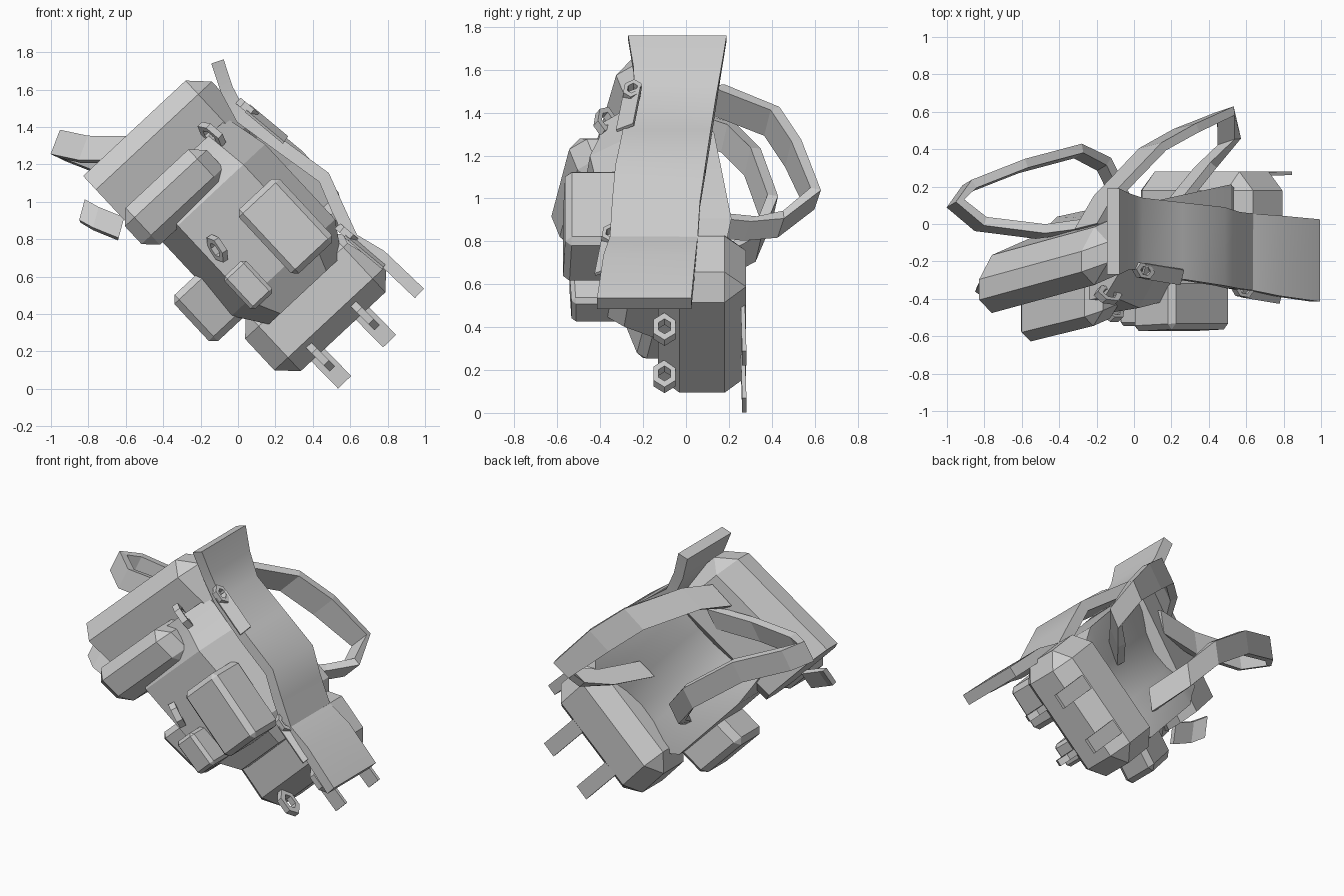
import bpy, bmesh, math
from mathutils import Vector

if "Cube" in bpy.data.objects:
    bpy.data.objects.remove(bpy.data.objects["Cube"])

canvas = bpy.data.materials.new("grey canvas")
canvas.diffuse_color = (0.6, 0.6, 0.6, 1)
canvas.use_nodes = True
canvas.node_tree.nodes["Principled BSDF"].inputs["Base Color"].default_value = canvas.diffuse_color


def bag_point(u, d, v, yaw=0.18, pitch=0.3):
    """Pack space (u across, d deep, v up the pack) to the leaning world pose."""
    return Vector((0.73 * u - 0.68 * v, d + yaw * (u - 0.62) - pitch * (v - 0.58), 0.68 * u + 0.73 * v))


def finish(name, bm, smooth=0):
    bmesh.ops.recalc_face_normals(bm, faces=bm.faces[:])
    me = bpy.data.meshes.new(name)
    bm.to_mesh(me)
    bm.free()
    me.materials.append(canvas)
    ob = bpy.data.objects.new(name, me)
    bpy.context.collection.objects.link(ob)
    if smooth:
        bpy.context.view_layer.objects.active = ob
        ob.select_set(True)
        bpy.ops.object.shade_smooth_by_angle(angle=math.radians(smooth))
        ob.select_set(False)
    return ob


def padded(name, u, d, v, bevel=0.08, yaw=0.18, pitch=0.3, umin=-9):
    """Chamfered block given by its ranges in pack space; umin cuts the left end flat."""
    bm = bmesh.new()
    bmesh.ops.create_cube(bm, size=1)
    for p in bm.verts:
        p.co = [r[0] + (c + 0.5) * (r[1] - r[0]) for r, c in zip((u, d, v), p.co)]
    bmesh.ops.bevel(bm, geom=bm.edges[:], offset=bevel, segments=1, affect='EDGES')
    for p in bm.verts:
        p.co = bag_point(max(p.co.x, umin), p.co.y, p.co.z, yaw, pitch)
    return finish(name, bm)


def loft(name, section, levels, centre, yaw, pitch):
    """Stack scaled copies of a (u, d) section; levels are (v, scale u, scale d)."""
    bm = bmesh.new()
    rings = [[bm.verts.new(bag_point(centre[0] + (u - centre[0]) * su, centre[1] + (d - centre[1]) * sd,
                                     v, yaw, pitch)) for u, d in section] for v, su, sd in levels]
    n = len(section)
    for a, b in zip(rings, rings[1:]):
        for k in range(n):
            bm.faces.new((a[k], a[(k + 1) % n], b[(k + 1) % n], b[k]))
    bm.faces.new(rings[0])
    bm.faces.new(rings[-1])
    return finish(name, bm, 18)


def ribbon(name, path, widths, thick, smooth=0):
    """Rectangular strap along a path; widths holds one cross vector, or one per point."""
    pts = [Vector(p) for p in path]
    if not isinstance(widths[0], tuple):
        widths = [widths] * len(pts)
    bm = bmesh.new()
    rings = []
    for i, p in enumerate(pts):
        t = (pts[min(i + 1, len(pts) - 1)] - pts[max(i - 1, 0)]).normalized()
        w = Vector(widths[i]) / 2
        n = t.cross(w).normalized() * thick / 2
        rings.append([bm.verts.new(p + q) for q in (w + n, w - n, -w - n, -w + n)])
    for a, b in zip(rings, rings[1:]):
        for k in range(4):
            bm.faces.new((a[k], a[(k + 1) % 4], b[(k + 1) % 4], b[k]))
    bm.faces.new(rings[0])
    bm.faces.new(rings[-1])
    return finish(name, bm, smooth)


def buckle(name, centre, along, across, a=0.065, b=0.045, thick=0.02):
    """Six-sided ring with a square section."""
    c, e, f = Vector(centre), Vector(along).normalized(), Vector(across).normalized()
    n = e.cross(f).normalized() * thick
    bm = bmesh.new()
    rings = []
    for k in range(6):
        ang = k * math.pi / 3
        ray = e * a * math.cos(ang) + f * b * math.sin(ang)
        rings.append([bm.verts.new(c + ray * s + n * h) for s, h in ((1, 1), (1, -1), (.55, -1), (.55, 1))])
    for k in range(6):
        p, q = rings[k], rings[(k + 1) % 6]
        for j in range(4):
            bm.faces.new((p[j], p[(j + 1) % 4], q[(j + 1) % 4], q[j]))
    return finish(name, bm)


# Main sack: faceted front, hollowed back panel, narrowed base and shoulder
sack_section = [(.24, -.2), (.36, -.43), (.84, -.43), (1.0, -.22), (1.0, .13),
                (.88, .11), (.75, .06), (.62, .04), (.49, .06), (.36, .11), (.24, .13)]
loft("main_sack", sack_section, [(.14, .7, .72), (.31, 1, .97), (.86, 1, 1), (.99, .92, .8), (1.1, .85, .7)],
     (.63, -.1), 0.12, 0.16)

# Top lid, lid pouch, and bottom bedroll
padded("top_lid", (0.07, 1.02), (-0.17, 0.14), (0.90, 1.40), 0.10, yaw=0.2, umin=0.17)
padded("lid_pouch", (0.15, 0.75), (-0.415, -0.1), (0.85, 1.12), 0.07)
padded("bedroll", (0.21, 1.03), (-0.13, 0.28), (-0.16, 0.27), 0.10, yaw=0, pitch=0)

# Front and side pockets
padded("front_pocket", (0.63, 0.93), (-0.575, -0.3), (0.23, 0.70), 0.03, yaw=0.04, pitch=0)
padded("small_front_pocket", (0.34, 0.50), (-0.55, -0.3), (0.25, 0.49), 0.02, yaw=0, pitch=0.05)
padded("side_pouch", (0.06, 0.34), (-0.22, 0.04), (0.26, 0.60), 0.035)

# Broad hip belt down the right side
belt = [(-.11, -.04, 1.75), (-.06, -.04, 1.60), (.02, -.05, 1.45), (.24, -.09, 1.29), (.46, -.12, 1.13),
        (.53, -.14, .97), (.61, -.15, .80), (.76, -.17, .71), (.97, -.195, .51)]
spans = [.46, .41, .38, .41, .42, .41, .41, .43, .44]
ribbon("side_belt", belt, [(0, w, 0) for w in spans], 0.07, 30)

# Two shoulder straps looping out behind
ribbon("right_shoulder_strap",
       [(-.24, -.02, 1.44), (-.14, .15, 1.46), (.1, .40, 1.36), (.28, .50, 1.21), (.49, .59, 1.0),
        (.51, .44, .88), (.38, .3, .86), (.22, .1, .88)],
       [(.12, .03, .12)] * 4 + [(.09, .03, .09)] * 4, 0.05)
ribbon("left_shoulder_strap",
       [(-.2, 0, 1.3), (-.5, -.04, 1.28), (-.82, .0, 1.28), (-.955, .11, 1.31), (-.88, .2, 1.28),
        (-.6, .31, 1.17), (-.3, .39, .95), (-.16, .32, .78), (-.05, .1, .66)],
       (.05, .03, .13), 0.05)

# Loose flap at the left of the lid
ribbon("lid_flap", [(-.83, -.32, .95), (-.76, -.37, .91), (-.625, -.38, .855)], (.03, .06, .11), 0.03)

# Bedroll tie ends and their buckles
for i, (x, z) in enumerate(((.36, .25), (.60, .47))):
    ribbon(f"tie_end_{i}", [(x, .265, z), (x + .21, .272, z - .215)], (.07, 0, .068), 0.02)
    buckle(f"tie_buckle_{i}", (x + .08, -.1, z - .08), (.7, 0, -.7), (0, 1, 0), 0.09, 0.06)

# Belt edge buckles with short webbing
for i, (c, e) in enumerate((((.05, -.25, 1.50), (.12, -.02, -.1)), ((.58, -.35, .83), (.12, -.02, -.1)))):
    p, step = Vector(c), Vector(e)
    buckle(f"belt_buckle_{i}", c, e, (0, 1, 0))
    ribbon(f"belt_webbing_{i}", [p, p + step * 1.7], (.02, .08, .03), 0.015)

# Front buckles on lid and sack
buckle("lid_buckle", (-.14, -.38, 1.36), (.7, -.1, -.6), (.3, -.8, .4), 0.085, 0.05)
buckle("sack_buckle", (-.11, -.48, .75), (.5, 0, -.75), (.4, -.7, .4), 0.08, 0.045)
